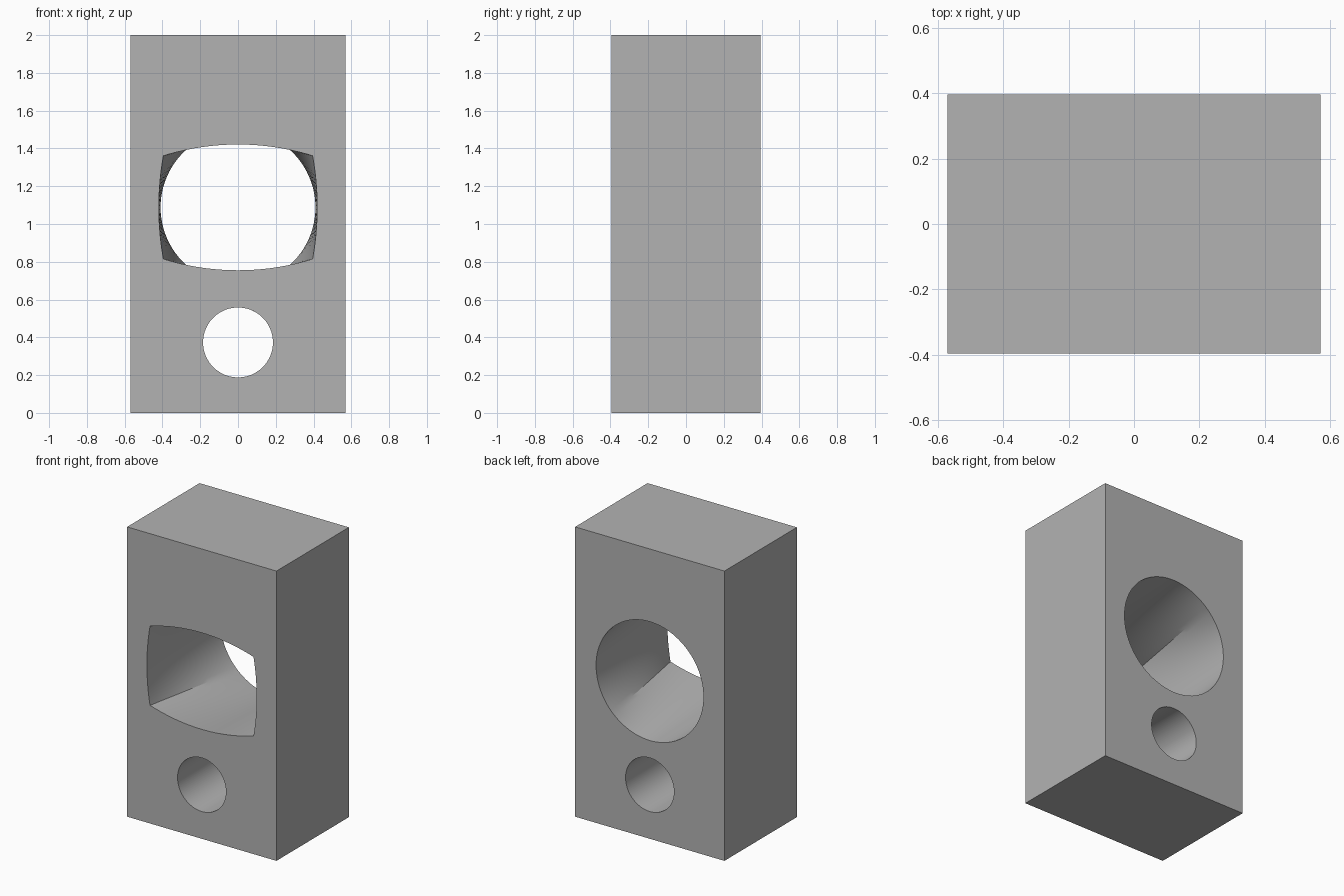
import bpy, bmesh, math
from mathutils import Vector

default = bpy.data.objects.get("Cube")
if default:
    bpy.data.objects.remove(default, do_unlink=True)

HALF_X, HALF_Y, HEIGHT = 0.57, 0.395, 2.0
WINDOW_Z, WINDOW_R = 1.088, 0.41
CORNER_X, CORNER_Z = 0.395, 0.273
SPLIT = math.radians(47)      # where the corner creases meet the round opening
STEPS, RINGS = 24, 12         # segments per side, loft sections

grey = bpy.data.materials.new("plain grey")
grey.use_nodes = True
grey.diffuse_color = (0.45, 0.45, 0.45, 1)
grey.node_tree.nodes["Principled BSDF"].inputs["Base Color"].default_value = grey.diffuse_color


def make_object(name, bm):
    bmesh.ops.recalc_face_normals(bm, faces=bm.faces)
    mesh = bpy.data.meshes.new(name)
    bm.to_mesh(mesh)
    bm.free()
    mesh.materials.append(grey)
    obj = bpy.data.objects.new(name, mesh)
    bpy.context.collection.objects.link(obj)
    return obj


def bulged_side(a, b, bulge):
    """Points along a circular arc from a to b, bowed outward by bulge."""
    chord = b - a
    half = chord.length / 2
    radius = (half * half + bulge * bulge) / (2 * bulge)
    sweep = math.asin(half / radius)
    along = chord.normalized()
    outward = Vector((along.y, -along.x))
    centre = (a + b) / 2 - outward * (radius - bulge)
    angles = [sweep * (2 * i / STEPS - 1) for i in range(STEPS)]
    return [centre + radius * (along * math.sin(t) + outward * math.cos(t)) for t in angles]


def loft(sections):
    """Closed solid through a list of equal-length point rings."""
    bm = bmesh.new()
    rings = [[bm.verts.new(p) for p in s] for s in sections]
    n = len(rings[0])
    for r0, r1 in zip(rings, rings[1:]):
        for i in range(n):
            j = (i + 1) % n
            bm.faces.new((r0[i], r0[j], r1[j], r1[i]))
    bm.faces.new(rings[0])
    bm.faces.new(rings[-1])
    bmesh.ops.triangulate(bm, faces=[f for f in bm.faces if len(f.verts) == 4])
    return bm


def cut(target, cutter):
    cutter.hide_render = True
    mod = target.modifiers.new(cutter.name, 'BOOLEAN')
    mod.operation = 'DIFFERENCE'
    mod.solver = 'EXACT'
    mod.object = cutter
    bpy.ops.object.modifier_apply(modifier=mod.name)
    bpy.data.objects.remove(cutter, do_unlink=True)


# Rectangular block
bm = bmesh.new()
bmesh.ops.create_cube(bm, size=1)
for v in bm.verts:
    v.co = (v.co.x * 2 * HALF_X, v.co.y * 2 * HALF_Y, (v.co.z + 0.5) * HEIGHT)
block = make_object("block_body", bm)
bpy.context.view_layer.objects.active = block
block.select_set(True)

# Window: bulged rectangle at the front blending to a circle at the back
corners = [Vector((sx * CORNER_X, sz * CORNER_Z)) for sx, sz in ((1, -1), (1, 1), (-1, 1), (-1, -1))]
starts = [-SPLIT, SPLIT, math.pi - SPLIT, math.pi + SPLIT, 2 * math.pi - SPLIT]
front, back = [], []
for k in range(4):
    front += bulged_side(corners[k], corners[(k + 1) % 4], 0.024 if k % 2 == 0 else 0.06)
    for i in range(STEPS):
        t = starts[k] + (starts[k + 1] - starts[k]) * i / STEPS
        back.append(WINDOW_R * Vector((math.cos(t), math.sin(t))))

sections = []
for s in [-0.03] + [i / RINGS for i in range(1, RINGS)] + [1.03]:
    ring = [f.lerp(b, s) for f, b in zip(front, back)]
    sections.append([(p.x, HALF_Y * (2 * s - 1), WINDOW_Z + p.y) for p in ring])
cut(block, make_object("window_cutter", loft(sections)))

# Small round hole straight through
N = 96
circle = [(0.185 * math.cos(2 * math.pi * i / N), 0.373 + 0.185 * math.sin(2 * math.pi * i / N)) for i in range(N)]
cut(block, make_object("hole_cutter", loft([[(x, y, z) for x, z in circle] for y in (-0.5, 0.5)])))

bpy.ops.object.shade_smooth_by_angle(angle=math.radians(25))
